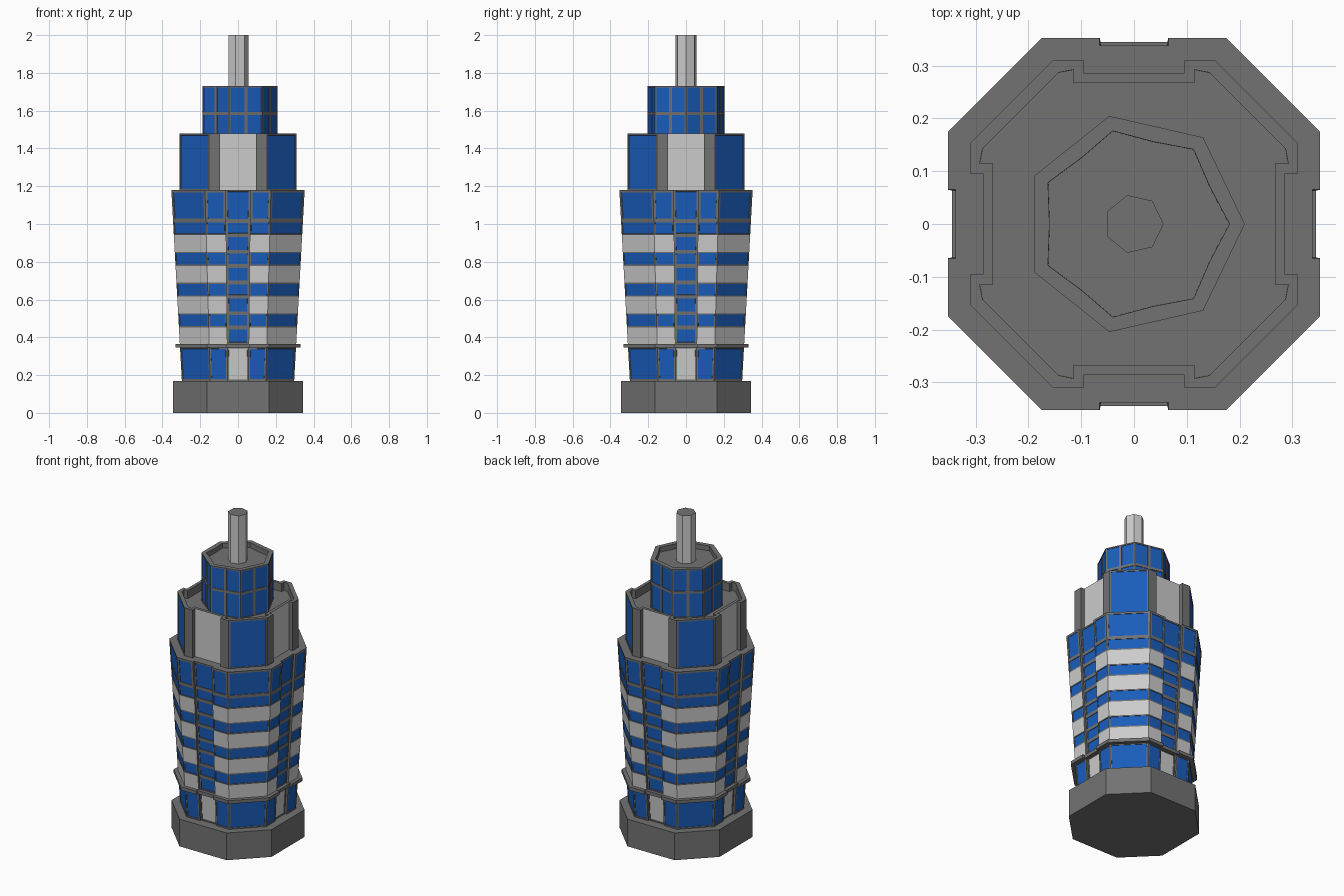
import bpy, bmesh
from math import cos, sin, tau

if "Cube" in bpy.data.objects:
    bpy.data.objects.remove(bpy.data.objects["Cube"])


def material(name, rgb):
    m = bpy.data.materials.new(name)
    m.diffuse_color = (*rgb, 1)
    m.use_nodes = True
    m.node_tree.nodes["Principled BSDF"].inputs["Base Color"].default_value = m.diffuse_color
    return m


DARK, LIGHT, BLUE = 0, 1, 2
MATS = [material("dark_grey", (0.17, 0.17, 0.17)),
        material("light_grey", (0.6, 0.6, 0.6)),
        material("blue_glass", (0.01, 0.11, 0.5))]

# Edge kinds of the notched outline, repeated on all four sides
KINDS = ["flank", "jamb", "notch", "jamb", "flank", "diagonal"]


def notched(r, c, n, d):
    """Octagon with a shallow notch in the middle of each main side."""
    side = [(-c, -r), (-n, -r), (-n, d - r), (n, d - r), (n, -r), (c, -r)]
    pts = []
    for _ in range(4):
        pts += side
        side = [(-y, x) for x, y in side]
    return pts


def octagon(r, c):
    return [p for i, p in enumerate(notched(r, c, c / 2, 0)) if i % 6 in (0, 5)]


def polygon(r, n):
    return [(r * cos(tau * i / n), r * sin(tau * i / n)) for i in range(n)]


def loft(name, rings, paint=None, parapet=None):
    """Stack outlines (points, z); paint(row, edge) gives (material, frame width)."""
    bm = bmesh.new()
    loops = [[bm.verts.new((x, y, z)) for x, y in pts] for pts, z in rings]
    n = len(loops[0])
    bm.faces.new(loops[0][::-1])
    top = bm.faces.new(loops[-1])
    panels = []
    for row, (a, b) in enumerate(zip(loops, loops[1:])):
        for i in range(n):
            j = (i + 1) % n
            f = bm.faces.new((a[i], a[j], b[j], b[i]))
            mat, frame = paint(row, i) if paint else (DARK, 0)
            panels.append((f, mat, frame))
    bm.normal_update()
    for f, mat, frame in panels:
        if frame:
            bmesh.ops.inset_individual(bm, faces=[f], thickness=frame, depth=0)
            bmesh.ops.inset_individual(bm, faces=[f], thickness=0.0005, depth=-0.003)
        f.material_index = mat
    if parapet:
        width, depth = parapet
        bmesh.ops.inset_individual(bm, faces=[top], thickness=width, depth=0)
        bmesh.ops.inset_individual(bm, faces=[top], thickness=0.0005, depth=-depth)
    me = bpy.data.meshes.new(name)
    bm.to_mesh(me)
    bm.free()
    for m in MATS:
        me.materials.append(m)
    ob = bpy.data.objects.new(name, me)
    bpy.context.collection.objects.link(ob)
    return ob


def body(z):
    """Outline of the tower body, which widens steadily upwards."""
    r = 0.288 + 0.055 * z
    return notched(r, 0.495 * r, 0.184 * r, 0.04 * r), z


# Plinth
plinth = octagon(0.345, 0.163)
loft("plinth", [(plinth, 0), (plinth, 0.17)])


# Ground floor with doors in the notches
def ground_paint(row, i):
    return {"notch": (LIGHT, 0.01), "jamb": (DARK, 0)}.get(KINDS[i % 6], (BLUE, 0.012))


loft("ground_floor", [body(0.17), body(0.348)], ground_paint)

# Ledge above the ground floor
ledge = notched(0.33, 0.163, 0.06, 0.014)
loft("ledge", [(ledge, 0.345), (ledge, 0.366)])

# Main shaft: light bands and window bands, then the tall crown windows
levels = [0.364]
for k in range(4):
    levels += [0.452 + 0.163 * k, 0.527 + 0.163 * k]
levels.append(1.18)


def shaft_paint(row, i):
    kind = KINDS[i % 6]
    if kind == "jamb":
        return DARK, 0
    if row == 8:
        return BLUE, 0.013 if kind == "notch" else 0.018
    if kind == "notch":
        return BLUE, 0.014
    return (BLUE, 0.01) if row % 2 else (LIGHT, 0)


loft("main_shaft", [body(z) for z in levels], shaft_paint)


# Setback storey with a parapet
def setback_paint(row, i):
    return {"notch": (LIGHT, 0), "diagonal": (BLUE, 0.014)}.get(KINDS[i % 6], (DARK, 0))


setback = notched(0.311, 0.153, 0.096, 0.025)
loft("setback_storey", [(setback, 1.175), (setback, 1.48)], setback_paint, (0.026, 0.05))

# Seven-sided drum, two windows per face in two rows
corners = polygon(0.21, 7)
drum = []
for p, q in zip(corners, corners[1:] + corners[:1]):
    drum += [p, ((p[0] + q[0]) / 2, (p[1] + q[1]) / 2)]
loft("top_drum", [(drum, 1.425), (drum, 1.585), (drum, 1.73)],
     lambda row, i: (BLUE, 0.011), (0.029, 0.03))

# Mast
mast = polygon(0.056, 7)
loft("mast", [(mast, 1.69), (mast, 2.0)], lambda row, i: (LIGHT, 0))
